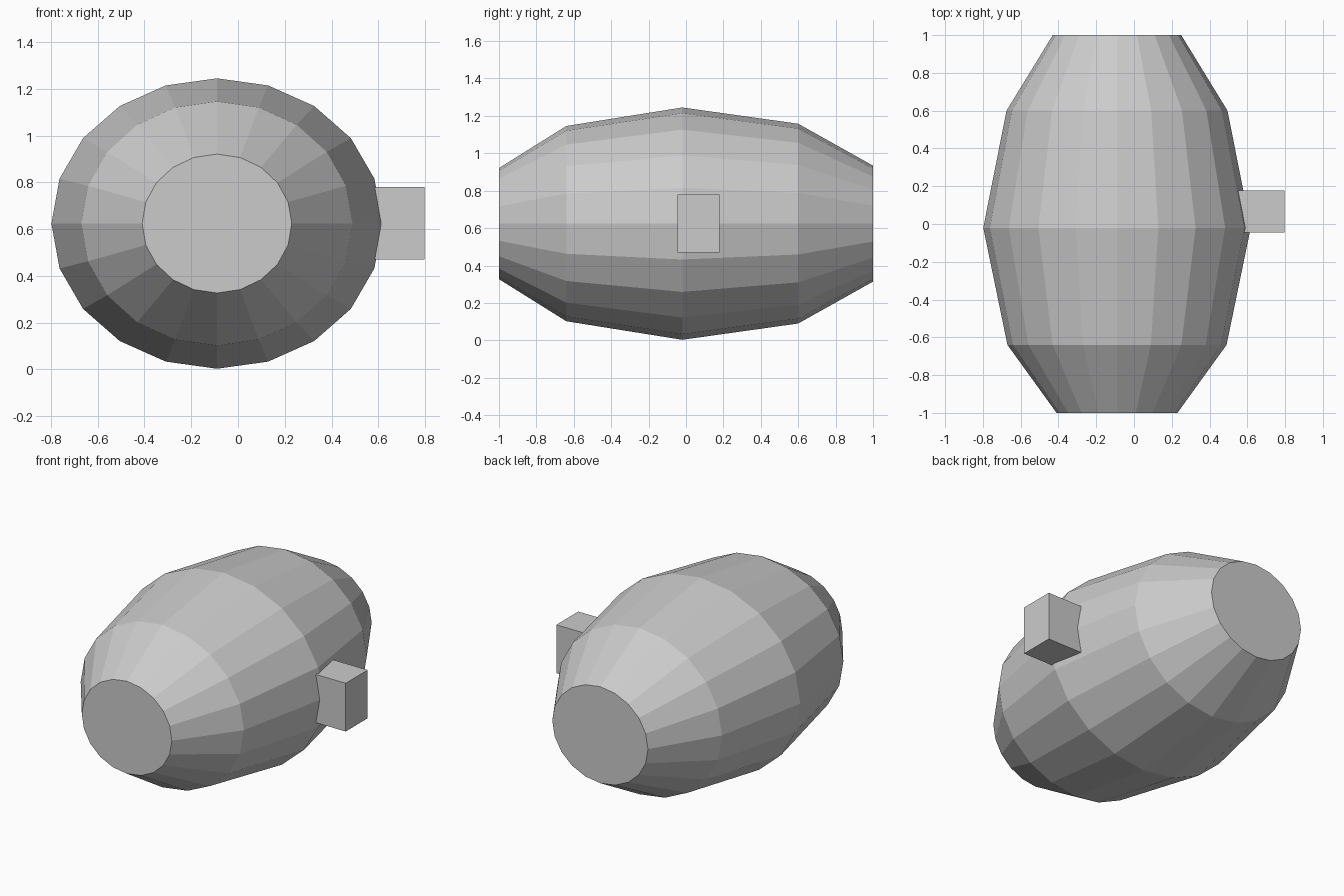
import bpy, bmesh
from math import cos, sin, tau

if "Cube" in bpy.data.objects:
    bpy.data.objects.remove(bpy.data.objects["Cube"])

SIDES = 20
CX, CZ = -0.09, 0.624

def finish(bm, name):
    bmesh.ops.recalc_face_normals(bm, faces=bm.faces)
    mesh = bpy.data.meshes.new(name)
    bm.to_mesh(mesh)
    bm.free()
    obj = bpy.data.objects.new(name, mesh)
    bpy.context.collection.objects.link(obj)
    return obj

# Barrel body: elliptical rings along y as (y, radius x, radius z)
profile = [(-1.0, 0.32, 0.297), (-0.64, 0.58, 0.522), (-0.02, 0.708, 0.621),
           (0.60, 0.585, 0.534), (1.0, 0.34, 0.31)]
bm = bmesh.new()
rings = [[bm.verts.new((CX + rx * cos(tau * i / SIDES), y, CZ + rz * sin(tau * i / SIDES)))
          for i in range(SIDES)] for y, rx, rz in profile]
for a, b in zip(rings, rings[1:]):
    for i in range(SIDES):
        j = (i + 1) % SIDES
        bm.faces.new((a[i], a[j], b[j], b[i]))
# Flat end caps
bm.faces.new(rings[0])
bm.faces.new(rings[-1])
finish(bm, "barrel_body")

# Side plug: block sticking out of the right side
bm = bmesh.new()
bmesh.ops.create_cube(bm, size=1)
x0, x1, y0, y1, z0, z1 = 0.52, 0.797, -0.045, 0.178, 0.47, 0.78
bmesh.ops.scale(bm, vec=(x1 - x0, y1 - y0, z1 - z0), verts=bm.verts)
bmesh.ops.translate(bm, vec=((x0 + x1) / 2, (y0 + y1) / 2, (z0 + z1) / 2), verts=bm.verts)
finish(bm, "side_plug")
